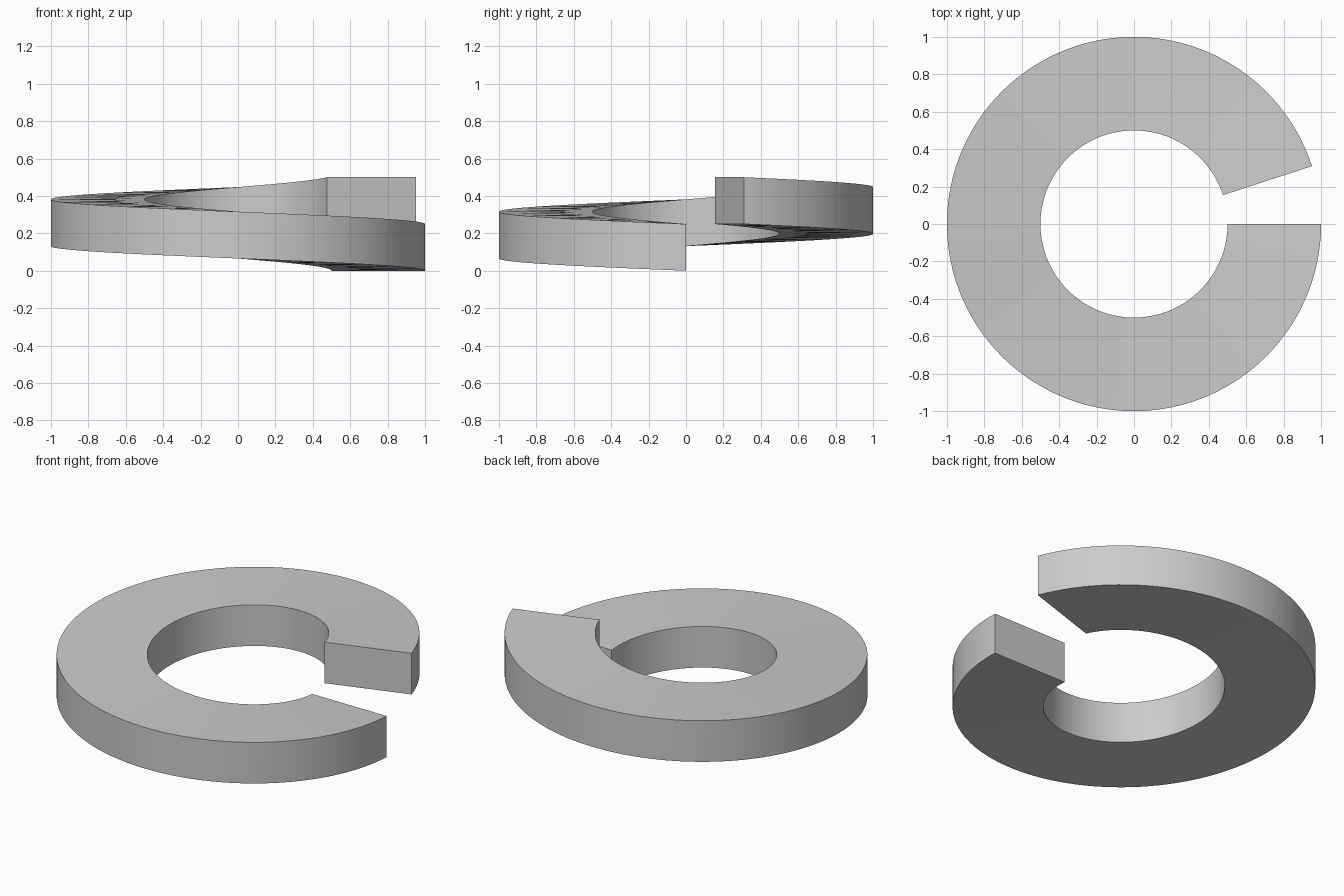
import bpy, bmesh
from math import cos, sin, radians

if "Cube" in bpy.data.objects:
    bpy.data.objects.remove(bpy.data.objects["Cube"])

R_IN, R_OUT = 0.5, 1.0
THICK, RISE = 0.25, 0.25
SWEEP, STEPS = 342, 114

bm = bmesh.new()

# Rectangular cross-section swept clockwise along a rising helix
rings = []
for i in range(STEPS + 1):
    t = i / STEPS
    a = -radians(SWEEP * t)
    z = RISE * t
    profile = [(R_IN, z), (R_OUT, z), (R_OUT, z + THICK), (R_IN, z + THICK)]
    rings.append([bm.verts.new((r * cos(a), r * sin(a), h)) for r, h in profile])

for a, b in zip(rings, rings[1:]):
    for k in range(4):
        n = (k + 1) % 4
        bm.faces.new((a[k], a[n], b[n], b[k]))

# Flat end caps
bm.faces.new(rings[0])
bm.faces.new(rings[-1])
bmesh.ops.recalc_face_normals(bm, faces=bm.faces[:])

mesh = bpy.data.meshes.new("split_lock_washer")
bm.to_mesh(mesh)
bm.free()
washer = bpy.data.objects.new("split_lock_washer", mesh)
bpy.context.collection.objects.link(washer)

# Smooth round walls, crisp edges
bpy.context.view_layer.objects.active = washer
washer.select_set(True)
bpy.ops.object.shade_smooth_by_angle(angle=radians(30))
